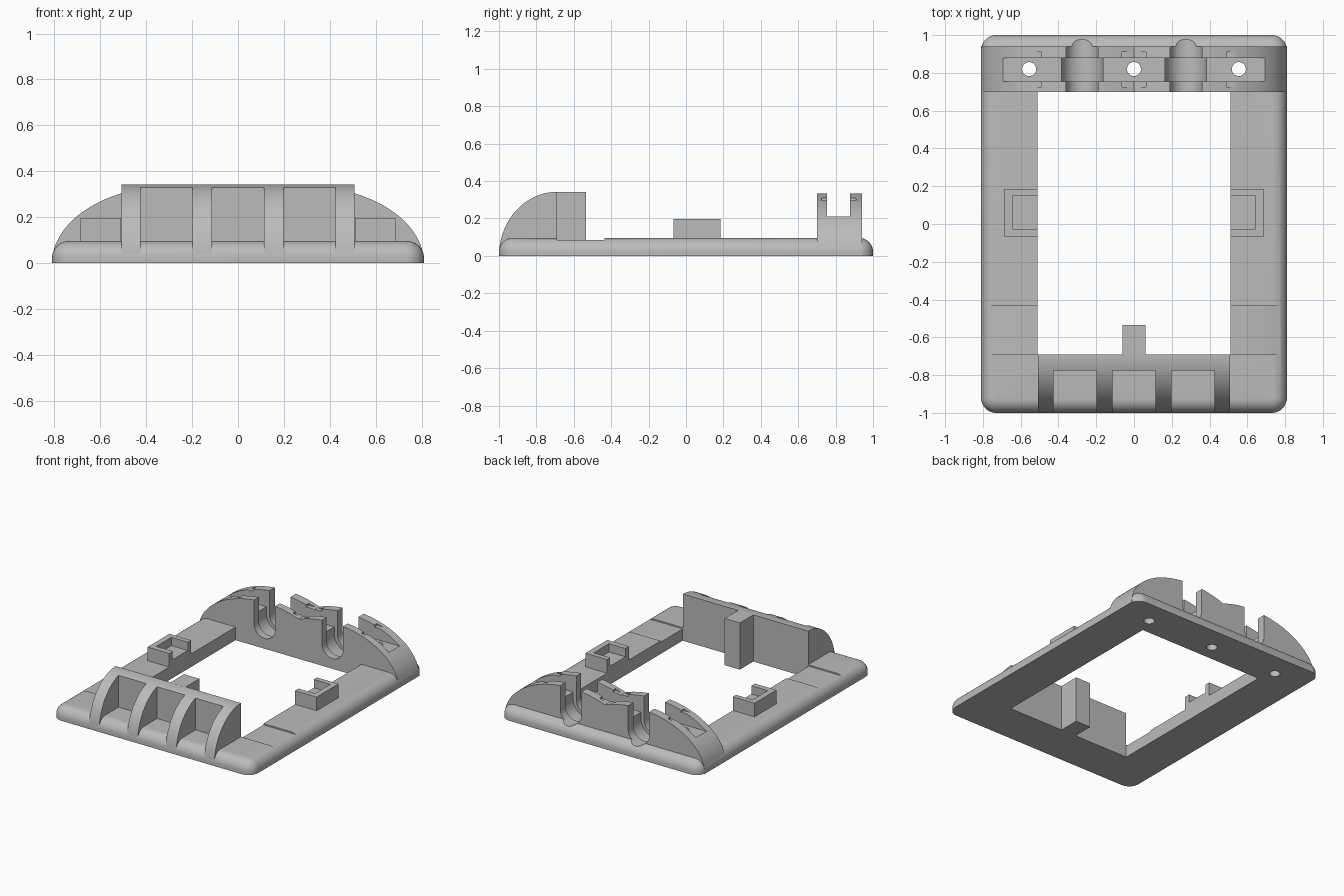
import bpy, bmesh, math
from mathutils import Vector

cube = bpy.data.objects.get("Cube")
if cube:
    bpy.data.objects.remove(cube, do_unlink=True)

grey = bpy.data.materials.new("plain grey")
grey.use_nodes = True
colour = (0.5, 0.5, 0.5, 1)
grey.diffuse_color = colour
grey.node_tree.nodes["Principled BSDF"].inputs["Base Color"].default_value = colour


def to_object(name, bm):
    bmesh.ops.recalc_face_normals(bm, faces=bm.faces)
    mesh = bpy.data.meshes.new(name)
    bm.to_mesh(mesh)
    bm.free()
    mesh.materials.append(grey)
    obj = bpy.data.objects.new(name, mesh)
    bpy.context.collection.objects.link(obj)
    return obj


def prism(name, pts, axis, start, end):
    """Extrude a closed 2D profile along x, y or z."""
    place = {"x": lambda u, v, w: (w, u, v),
             "y": lambda u, v, w: (u, w, v),
             "z": lambda u, v, w: (u, v, w)}[axis]
    bm = bmesh.new()
    face = bm.faces.new([bm.verts.new(place(u, v, start)) for u, v in pts])
    geo = bmesh.ops.extrude_face_region(bm, geom=[face])["geom"]
    moved = [g for g in geo if isinstance(g, bmesh.types.BMVert)]
    bmesh.ops.translate(bm, verts=moved, vec=Vector(place(0, 0, end - start)))
    return to_object(name, bm)


def box(name, x0, x1, y0, y1, z0, z1):
    return prism(name, [(x0, y0), (x1, y0), (x1, y1), (x0, y1)], "z", z0, z1)


def arc(cu, cv, ru, rv, a0, a1, n):
    angles = [math.radians(a0 + (a1 - a0) * i / n) for i in range(n + 1)]
    return [(cu + ru * math.cos(a), cv + rv * math.sin(a)) for a in angles]


def boolean(obj, others, operation="DIFFERENCE"):
    bpy.ops.object.select_all(action="DESELECT")
    bpy.context.view_layer.objects.active = obj
    obj.select_set(True)
    for other in others:
        mod = obj.modifiers.new("bool", "BOOLEAN")
        mod.operation = operation
        mod.solver = "EXACT"
        mod.object = other
        bpy.ops.object.modifier_apply(modifier=mod.name)


def smooth(obj):
    bpy.ops.object.select_all(action="DESELECT")
    bpy.context.view_layer.objects.active = obj
    obj.select_set(True)
    bpy.ops.object.shade_smooth_by_angle(angle=math.radians(30))


# Base plate: rounded corners and a rounded upper rim
bm = bmesh.new()
bmesh.ops.create_cube(bm, size=1)
for v in bm.verts:
    v.co = (v.co.x * 1.62, v.co.y * 2, (v.co.z + 0.5) * 0.096)
upright = [e for e in bm.edges if abs(e.verts[0].co.z - e.verts[1].co.z) > 0.05]
bmesh.ops.bevel(bm, geom=upright, offset=0.08, segments=8, profile=0.5, affect="EDGES")
rim = [e for e in bm.edges if all(v.co.z > 0.09 for v in e.verts)]
bmesh.ops.bevel(bm, geom=rim, offset=0.073, segments=8, profile=0.5, affect="EDGES")
base = to_object("base_frame", bm)

# Rear arch: two overlapping half ellipses meeting in a valley
valley = math.degrees(math.acos(-0.275 / 0.535))
right_half = arc(0.275, 0, 0.535, 0.338, 0, valley, 32)
profile = right_half + [(-x, z) for x, z in reversed(right_half[:-1])]
arch = prism("rear_arch", profile, "y", 0.70, 0.94)

# Cutters shared by the arch and the base
shared = []
for side in (-1, 1):
    for radius, y0, y1 in ((0.085, 0.65, 1.1), (0.11, 0.755, 0.878)):
        c = side * 0.275
        slot = arc(c, 0.16, radius, radius, 180, 360, 24) + [(c + radius, 0.6), (c - radius, 0.6)]
        shared.append(prism("slot_cutter", slot, "y", y0, y1))
for x in (-0.555, 0, 0.555):
    shared.append(prism("hole_cutter", arc(x, 0.82, 0.037, 0.037, 0, 348.75, 31), "z", -0.1, 0.6))

# Channel and thin pockets in the arch
arch_cutters = [box("channel_cutter", -1, 1, 0.755, 0.878, 0.21, 0.6)]
for x in (-0.553, 0, 0.553):
    arch_cutters.append(box("pocket_cutter", x - 0.063, x + 0.063, 0.725, 0.91, 0.295, 0.315))
boolean(arch, arch_cutters + shared)

# Opening and shallow side recesses in the base
base_cutters = [box("opening_cutter", -0.51, 0.51, -0.69, 0.70, -0.1, 0.3),
                box("recess_cutter", -1, 1, -0.69, -0.435, 0.086, 0.3)]
boolean(base, base_cutters + shared)

# Front guard: curved block with three bays leaving four ribs and a wall
quarter = arc(-0.69, 0, 0.31, 0.342, 90, 180, 32) + [(-0.69, 0)]
guard = prism("front_guard", quarter, "x", -0.507, 0.507)
bays = [box("bay_cutter", x - 0.113, x + 0.113, -1.2, -0.775, -0.1, 0.6)
        for x in (-0.312, 0, 0.312)]
boolean(guard, bays)

# Tab behind the guard
tab = box("guard_tab", -0.062, 0.062, -0.70, -0.535, 0, 0.342)

# Side clips: three-walled cups open toward the opening
clips, cups = [], []
for side, name in ((1, "left_clip"), (-1, "right_clip")):
    xs = sorted((side * 0.51, side * 0.685))
    clip = box(name, *xs, -0.068, 0.185, 0.05, 0.196)
    xs = sorted((side * 0.45, side * 0.643))
    cup = box("cup_cutter", *xs, -0.027, 0.148, 0.135, 0.4)
    boolean(clip, [cup])
    clips.append(clip)
    cups.append(cup)

for cutter in shared + arch_cutters + base_cutters + bays + cups:
    bpy.data.objects.remove(cutter, do_unlink=True)
for part in [base, arch, guard, tab] + clips:
    smooth(part)
